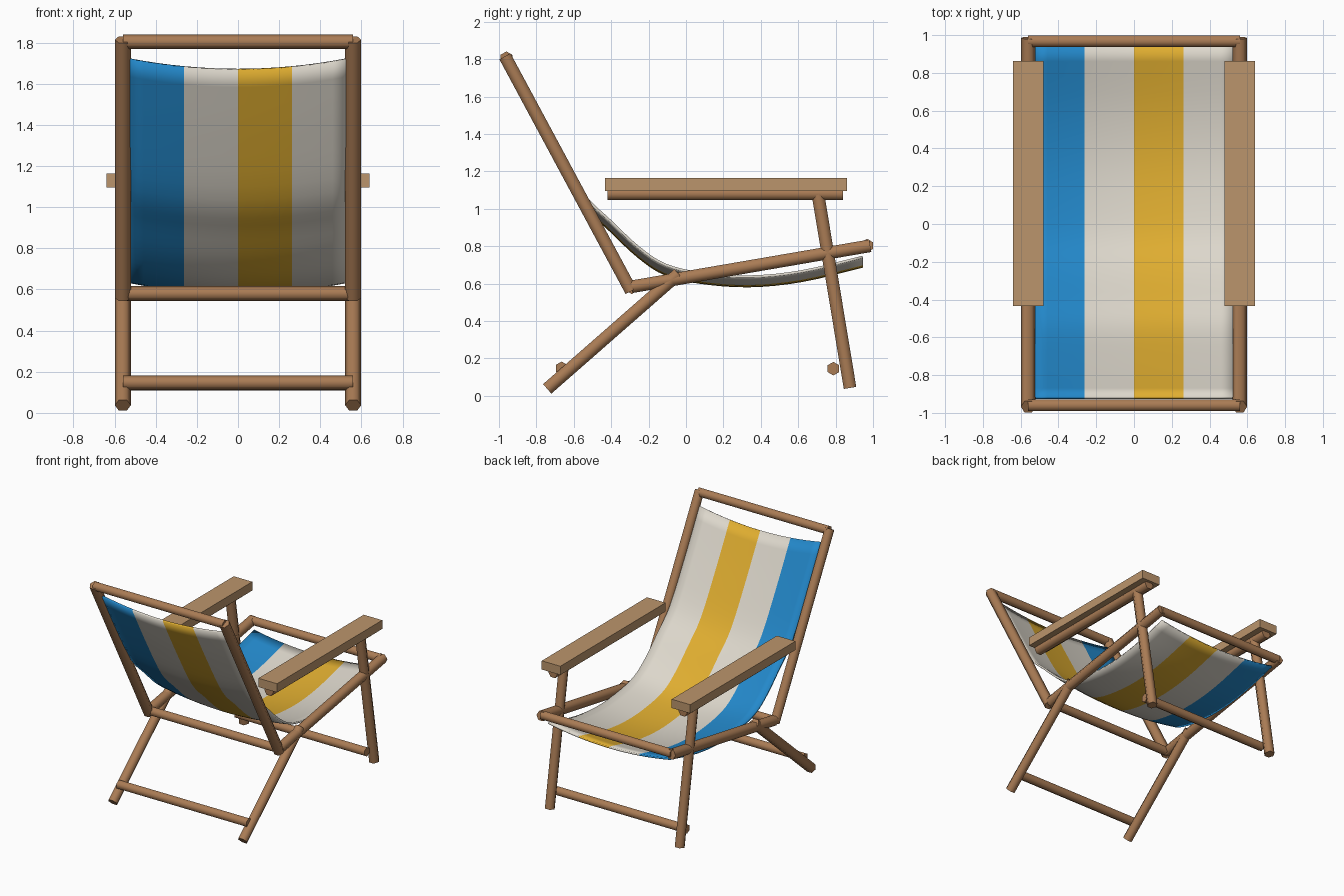
import bpy, bmesh, math
from mathutils import Vector, Matrix

cube = bpy.data.objects.get("Cube")
if cube:
    bpy.data.objects.remove(cube, do_unlink=True)


def material(name, rgb):
    m = bpy.data.materials.new(name)
    m.use_nodes = True
    color = (*rgb, 1)
    m.diffuse_color = color
    m.node_tree.nodes["Principled BSDF"].inputs["Base Color"].default_value = color
    return m


wood = material("brown wood", (0.40, 0.20, 0.09))
light_wood = material("light wood", (0.50, 0.30, 0.15))
blue = material("blue cloth", (0.017, 0.25, 0.60))
cream = material("cream cloth", (0.72, 0.68, 0.60))
yellow = material("yellow cloth", (0.74, 0.42, 0.03))


def add_object(name, bm, mats, angle=None):
    mesh = bpy.data.meshes.new(name)
    bm.normal_update()
    bm.to_mesh(mesh)
    bm.free()
    for m in mats:
        mesh.materials.append(m)
    ob = bpy.data.objects.new(name, mesh)
    bpy.context.collection.objects.link(ob)
    if angle:
        bpy.ops.object.select_all(action='DESELECT')
        ob.select_set(True)
        bpy.context.view_layer.objects.active = ob
        bpy.ops.object.shade_smooth_by_angle(angle=math.radians(angle))
    return ob


def rod(name, start, end, radius, corner):
    """Six-sided rod whose cross-section has a corner facing the given axis."""
    a, b = Vector(start), Vector(end)
    z = (b - a).normalized()
    x = Vector(corner)
    x = (x - z * x.dot(z)).normalized()
    y = z.cross(x)
    turn = Matrix((x, y, z)).transposed().to_4x4()
    bm = bmesh.new()
    bmesh.ops.create_cone(bm, cap_ends=True, segments=6, radius1=radius,
                          radius2=radius, depth=(b - a).length)
    # primitive circles start with a corner on the y axis
    bm.transform(Matrix.Translation((a + b) / 2) @ turn @ Matrix.Rotation(math.pi / 2, 4, 'Z'))
    return add_object(name, bm, [wood], 65)


# Side frames: (name, start y z, end y z)
SIDE = 0.56
side_rods = [
    ("back_post", (-0.293, 0.56), (-0.968, 1.815)),
    ("seat_rail", (-0.29, 0.583), (0.985, 0.802)),
    ("rear_leg", (-0.742, 0.037), (-0.04, 0.652)),
    ("front_leg", (0.877, 0.042), (0.706, 1.075)),
    ("arm_support", (-0.42, 1.08), (0.84, 1.08)),
]
for label, s in (("left", 1), ("right", -1)):
    for name, a, b in side_rods:
        rod(f"{label}_{name}", (s * SIDE, *a), (s * SIDE, *b), 0.039, (1, 0, 0))
    # Flat armrest boards
    bm = bmesh.new()
    bmesh.ops.create_cube(bm, size=1)
    bm.transform(Matrix.Translation((s * SIDE, 0.214, 1.13))
                 @ Matrix.Diagonal((0.16, 1.296, 0.068, 1)))
    add_object(f"{label}_armrest", bm, [light_wood])

# Cross bars joining the two sides
for name, y, z in [("top_bar", -0.96, 1.805), ("seat_front_bar", 0.968, 0.803),
                   ("seat_back_bar", -0.29, 0.58), ("front_leg_bar", 0.788, 0.145),
                   ("rear_leg_bar", -0.665, 0.147)]:
    rod(name, (-SIDE, y, z), (SIDE, y, z), 0.036, (0, 0, 1))

# Sling: a curved profile swept across, sagging in the middle
path = [Vector(p) for p in [(-0.92, 1.72), (-0.74, 1.39), (-0.56, 1.09), (-0.40, 0.93),
                            (-0.25, 0.79), (-0.11, 0.70), (0.08, 0.655), (0.34, 0.637),
                            (0.62, 0.665), (0.945, 0.742)]]


def smooth_path(pts, steps):
    ext = [2 * pts[0] - pts[1]] + pts + [2 * pts[-1] - pts[-2]]
    out = []
    for p0, p1, p2, p3 in zip(ext, ext[1:], ext[2:], ext[3:]):
        for i in range(steps):
            t = i / steps
            out.append(0.5 * (2 * p1 + (p2 - p0) * t + (2 * p0 - 5 * p1 + 4 * p2 - p3) * t * t
                              + (3 * p1 - p0 - 3 * p2 + p3) * t ** 3))
    return out + [pts[-1]]


COLS, HALF, SAG = 16, 0.524, 0.05
bm = bmesh.new()
rows = []
for y, z in smooth_path(path, 4):
    row = []
    for c in range(COLS + 1):
        u = 2 * c / COLS - 1
        row.append(bm.verts.new((u * HALF, y, z - SAG * (1 - u * u))))
    rows.append(row)
stripe = (0, 1, 2, 1)
for r0, r1 in zip(rows, rows[1:]):
    for c in range(COLS):
        f = bm.faces.new((r0[c], r0[c + 1], r1[c + 1], r1[c]))
        f.material_index = stripe[c * 4 // COLS]
sling = add_object("fabric_sling", bm, [blue, cream, yellow], 40)
solid = sling.modifiers.new("thickness", 'SOLIDIFY')
solid.thickness = 0.014
solid.offset = 0
